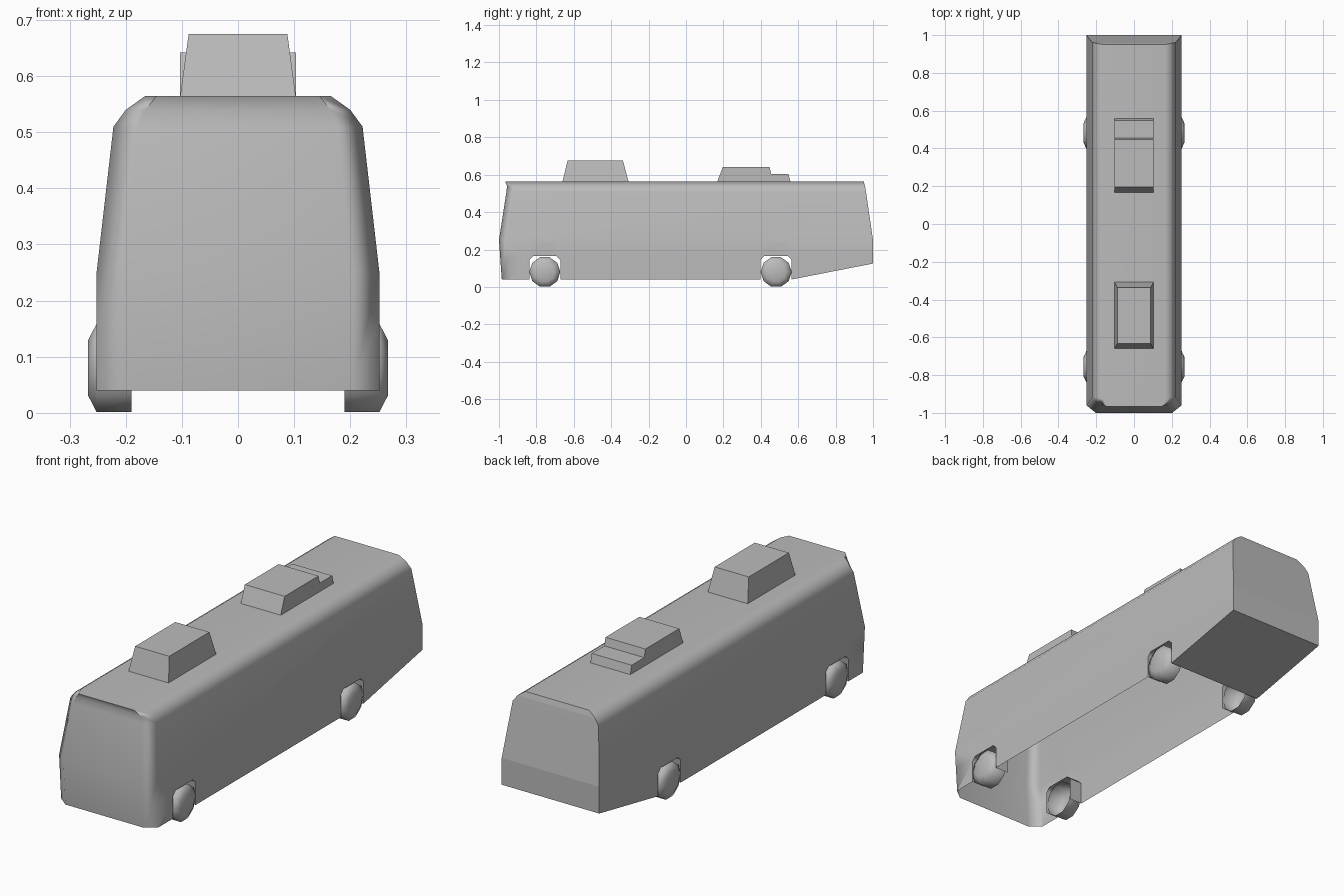
import bpy, bmesh, math
from mathutils import Vector

cube = bpy.data.objects.get("Cube")
if cube:
    bpy.data.objects.remove(cube, do_unlink=True)

grey = bpy.data.materials.new("plain_grey")
grey.use_nodes = True
colour = (0.5, 0.5, 0.5, 1)
grey.diffuse_color = colour
grey.node_tree.nodes["Principled BSDF"].inputs["Base Color"].default_value = colour


def finish(bm, name, smooth=None):
    mesh = bpy.data.meshes.new(name)
    bm.to_mesh(mesh)
    bm.free()
    obj = bpy.data.objects.new(name, mesh)
    bpy.context.collection.objects.link(obj)
    mesh.materials.append(grey)
    if smooth:
        bpy.ops.object.select_all(action="DESELECT")
        obj.select_set(True)
        bpy.context.view_layer.objects.active = obj
        bpy.ops.object.shade_smooth_by_angle(angle=math.radians(smooth))
    return obj


def skin(bm, rows, closed=False):
    """Join consecutive rows of vertices with quads."""
    for a, b in zip(rows, rows[1:]):
        n = len(a)
        for i in range(n if closed else n - 1):
            j = (i + 1) % n
            bm.faces.new((a[i], a[j], b[j], b[i]))


# Body levels: height, half width, front y, rear y, corner inset
LEVELS = [
    (0.04, 0.252, -0.985, 1.0, 0.05),
    (0.25, 0.252, -1.0, 1.0, 0.05),
    (0.51, 0.222, -0.96, 0.962, 0.045),
    (0.54, 0.2, -0.957, 0.957, 0.035),
    (0.565, 0.165, -0.967, 0.95, 0.02),
]
AXLES = (-0.755, 0.482)
ARCH_HALF, ARCH_TOP, ARCH_CUT = 0.083, 0.165, 0.02
SLOPE_START, SLOPE_END = (0.565, 0.04), (1.0, 0.125)

# Body shell: U-shaped rows stacked upwards, then the roof
bm = bmesh.new()
rows = []
for z, w, front, rear, inset in LEVELS:
    half = [(w, rear), (w, front + 0.04), (w - inset, front)]
    path = half + [(-x, y) for x, y in reversed(half)]
    rows.append([bm.verts.new((x, y, z)) for x, y in path])
skin(bm, rows)
bm.faces.new(rows[-1])

# Raised tail underside
dy, dz = SLOPE_END[0] - SLOPE_START[0], SLOPE_END[1] - SLOPE_START[1]
bmesh.ops.bisect_plane(bm, geom=bm.verts[:] + bm.edges[:] + bm.faces[:],
                       plane_co=(0, *SLOPE_START), plane_no=(0, -dz, dy),
                       clear_inner=True)


# Wheel arches cut in the lower sides, with short liners
def arch_planes(yc):
    s = math.sqrt(0.5)
    corner = ARCH_HALF - ARCH_CUT
    return [(Vector((0, yc, ARCH_TOP)), Vector((0, 0, 1)))] + [
        p for k in (-1, 1) for p in (
            (Vector((0, yc + k * ARCH_HALF, 0)), Vector((0, k, 0))),
            (Vector((0, yc + k * corner, ARCH_TOP)), Vector((0, k * s, s))))]


for yc in AXLES:
    planes = arch_planes(yc)
    for co, no in planes:
        faces = [f for f in bm.faces if abs(f.normal.x) > 0.95
                 and all(v.co.z < 0.26 and abs(v.co.x) > 0.25 for v in f.verts)]
        geom = set(faces)
        for f in faces:
            geom.update(f.edges)
            geom.update(f.verts)
        bmesh.ops.bisect_plane(bm, geom=list(geom), plane_co=co, plane_no=no)
        bm.normal_update()
    hole = [f for f in bm.faces if abs(f.normal.x) > 0.95 and all(
        (f.calc_center_median() - co).dot(no) < 0 for co, no in planes)]
    rim = [e for e in {e for f in hole for e in f.edges}
           if len([f for f in e.link_faces if f not in hole]) == 1]
    bmesh.ops.delete(bm, geom=hole, context="FACES")
    rim = [e for e in rim if e.is_valid]
    for e in rim:
        e.smooth = False
    made = bmesh.ops.extrude_edge_only(bm, edges=rim)["geom"]
    for v in made:
        if isinstance(v, bmesh.types.BMVert):
            v.co.x = math.copysign(0.185, v.co.x)
bmesh.ops.recalc_face_normals(bm, faces=bm.faces[:])
body = finish(bm, "body_shell", 60)
body.modifiers.new("even_shading", "WEIGHTED_NORMAL").keep_sharp = True

# Flat rear panel and sloping tail underside
bm = bmesh.new()
outline = [(0.252, *SLOPE_END)] + [(w, rear, z) for z, w, _, rear, _ in LEVELS[1:]]
skin(bm, [[bm.verts.new((s * x, y, z)) for s in (1, -1)] for x, y, z in outline])
finish(bm, "rear_panel")
bm = bmesh.new()
skin(bm, [[bm.verts.new((s * 0.252, y, z)) for s in (-1, 1)]
          for y, z in (SLOPE_START, SLOPE_END)])
finish(bm, "tail_underside")

# Ten-sided wheels with a bulging outer face, open on the inside
for yc, end in zip(AXLES, ("front", "rear")):
    for side, label in ((1, "left"), (-1, "right")):
        bm = bmesh.new()
        rings = []
        for x, r in ((0.19, 0.083), (0.252, 0.083), (0.267, 0.052)):
            rings.append([bm.verts.new((side * x, yc + r * math.cos(i * math.tau / 10),
                                        0.08 + r * math.sin(i * math.tau / 10)))
                          for i in range(10)])
        skin(bm, rings, closed=True)
        bm.faces.new(rings[-1])
        bmesh.ops.recalc_face_normals(bm, faces=bm.faces[:])
        if side * sum(f.normal.x for f in bm.faces) < 0:
            bmesh.ops.reverse_faces(bm, faces=bm.faces[:])
        finish(bm, f"{end}_{label}_wheel", 70)


# Roof units: side profiles of (y, z, half width) spanned across x
def roof_unit(name, profile):
    bm = bmesh.new()
    sides = [[bm.verts.new((s * w, y, z)) for y, z, w in profile] for s in (-1, 1)]
    skin(bm, sides, closed=True)
    for side in sides:
        bm.faces.new(side)
    bmesh.ops.recalc_face_normals(bm, faces=bm.faces[:])
    finish(bm, name)


roof_unit("front_roof_unit", [(-0.66, 0.565, 0.103), (-0.633, 0.675, 0.088),
                              (-0.337, 0.675, 0.088), (-0.308, 0.565, 0.103)])
roof_unit("rear_roof_unit", [(y, z, 0.103) for y, z in (
    (0.168, 0.565), (0.197, 0.642), (0.447, 0.642), (0.455, 0.605),
    (0.548, 0.605), (0.558, 0.565))])
